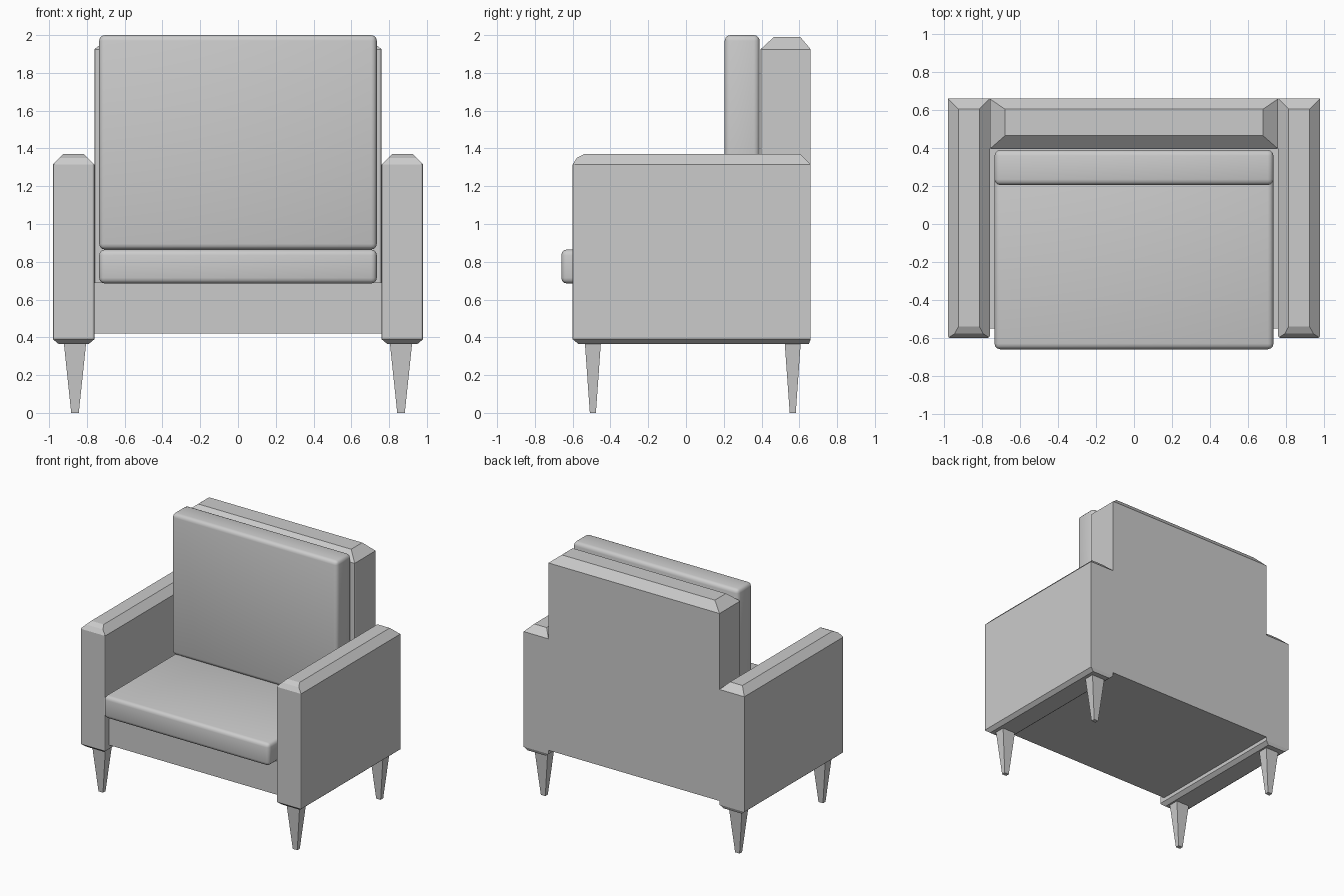
import bpy
import bmesh

if "Cube" in bpy.data.objects:
    bpy.data.objects.remove(bpy.data.objects["Cube"])


def loft(name, rings, bevel=0.0):
    """Stack of rectangles (z, x0, x1, y0, y1) skinned into a closed solid."""
    bm = bmesh.new()
    loops = [[bm.verts.new((x, y, z)) for x, y in
              ((x0, y0), (x1, y0), (x1, y1), (x0, y1))]
             for z, x0, x1, y0, y1 in rings]
    bm.faces.new(loops[0][::-1])
    bm.faces.new(loops[-1])
    for a, b in zip(loops, loops[1:]):
        for i in range(4):
            j = (i + 1) % 4
            bm.faces.new((a[i], a[j], b[j], b[i]))
    if bevel:
        # Soften only the front upright edges
        ymid = sum(v.co.y for v in bm.verts) / len(bm.verts)
        edges = [e for e in bm.edges
                 if abs(e.verts[0].co.z - e.verts[1].co.z) > 0.5
                 and e.verts[0].co.y < ymid]
        bmesh.ops.bevel(bm, geom=edges, offset=bevel, segments=2,
                        profile=0.5, affect='EDGES')
    bmesh.ops.recalc_face_normals(bm, faces=bm.faces)
    me = bpy.data.meshes.new(name)
    bm.to_mesh(me)
    bm.free()
    ob = bpy.data.objects.new(name, me)
    bpy.context.collection.objects.link(ob)
    return ob


def box(name, x, y0, y1, z0, z1):
    return loft(name, [(z0, -x, x, y0, y1), (z1, -x, x, y0, y1)])


def cushion(name, x, y0, y1, z0, z1):
    ob = box(name, x, y0, y1, z0, z1)
    mod = ob.modifiers.new("soft_edges", 'BEVEL')
    mod.width = 0.03
    mod.segments = 3
    for p in ob.data.polygons:
        p.use_smooth = True
    return ob


for side, s in (("left", -1), ("right", 1)):
    # Arm with chamfered top and bottom
    def ring(z, inner, outer, y0, y1):
        a, b = sorted((s * (0.76 + inner), s * (0.98 - outer)))
        return (z, a, b, y0, y1)
    loft(side + "_arm", [
        ring(0.365, 0.03, 0.03, -0.57, 0.65),
        ring(0.39, 0, 0, -0.60, 0.66),
        ring(1.315, 0, 0, -0.60, 0.66),
        ring(1.35, 0.035, 0.035, -0.578, 0.625),
        ring(1.37, 0.055, 0.055, -0.54, 0.605)], bevel=0.01)
    # Tapered legs
    for end, y in (("front", -0.493), ("back", 0.565)):
        x = s * 0.863
        loft(f"{side}_{end}_leg", [
            (0.0, x - 0.02, x + 0.02, y - 0.016, y + 0.016),
            (0.38, x - 0.06, x + 0.06, y - 0.043, y + 0.043)])

# Back rest frame with chamfered top
loft("back_rest", [
    (0.42, -0.76, 0.76, 0.395, 0.66),
    (1.925, -0.76, 0.76, 0.395, 0.66),
    (1.99, -0.68, 0.68, 0.465, 0.605)], bevel=0.01)

# Base under the seat
box("seat_base", 0.76, -0.55, 0.40, 0.42, 0.69)

# Loose cushions
cushion("seat_cushion", 0.735, -0.66, 0.39, 0.685, 0.865)
cushion("back_cushion", 0.735, 0.205, 0.39, 0.865, 2.0)
